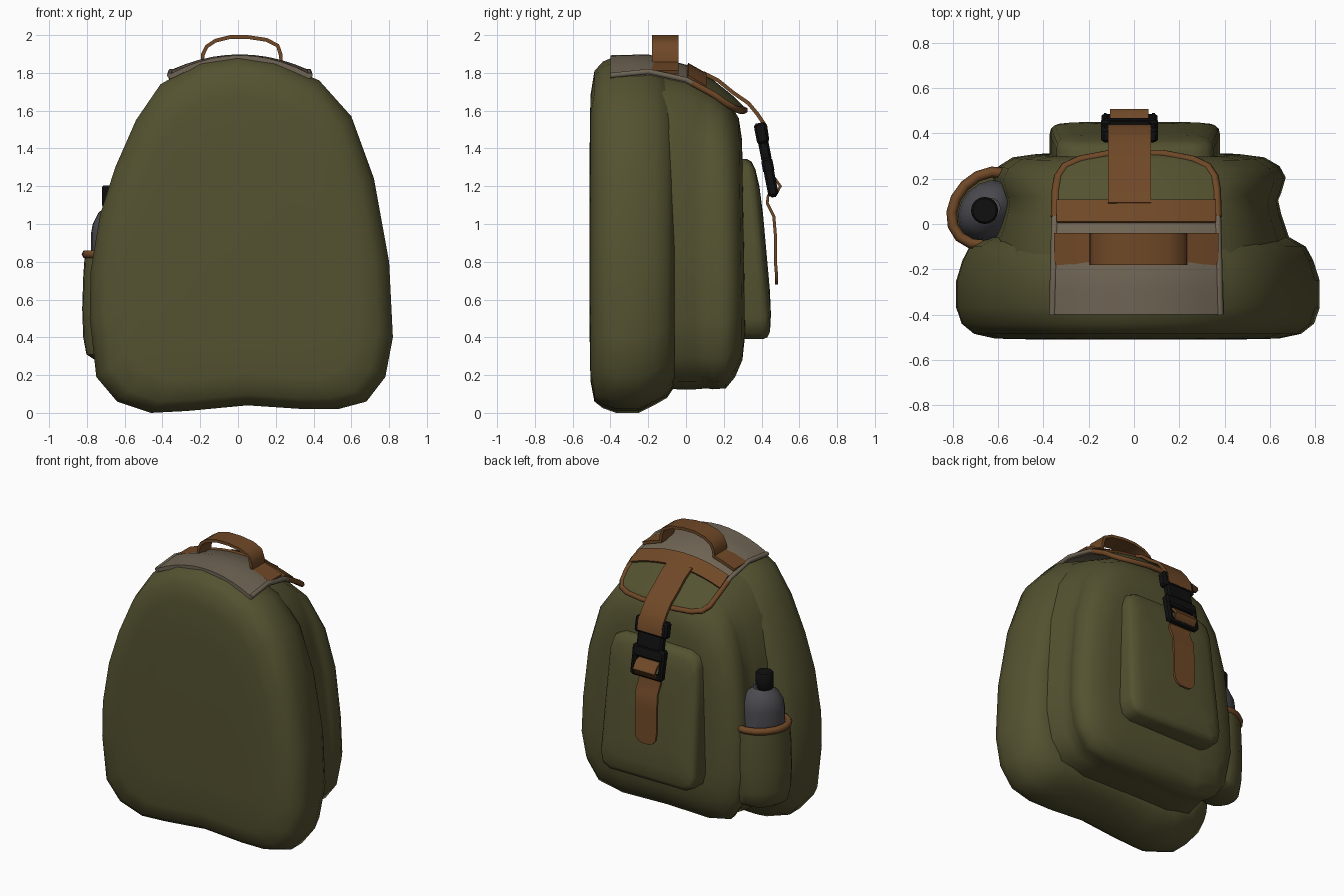
import bpy, bmesh, math
from mathutils import Vector, Matrix

if "Cube" in bpy.data.objects:
    bpy.data.objects.remove(bpy.data.objects["Cube"])


def material(name, rgb):
    m = bpy.data.materials.new(name)
    m.diffuse_color = (*rgb, 1)
    m.use_nodes = True
    m.node_tree.nodes["Principled BSDF"].inputs["Base Color"].default_value = m.diffuse_color
    return m


OLIVE = material("olive_canvas", (0.09, 0.085, 0.03))
TAN = material("tan_canvas", (0.16, 0.13, 0.09))
BROWN = material("brown_leather", (0.16, 0.065, 0.02))
STEEL = material("dark_metal", (0.07, 0.07, 0.08))
BLACK = material("black_plastic", (0.005, 0.005, 0.005))


def loft(name, sections, mat, angle=45):
    """Skin closed sections of equal point count and cap both ends."""
    bm = bmesh.new()
    rings = [[bm.verts.new(p) for p in s] for s in sections]
    n = len(rings[0])
    for a, b in zip(rings, rings[1:]):
        for i in range(n):
            j = (i + 1) % n
            bm.faces.new((a[i], a[j], b[j], b[i]))
    bm.faces.new(rings[0])
    bm.faces.new(rings[-1])
    bmesh.ops.recalc_face_normals(bm, faces=bm.faces)
    me = bpy.data.meshes.new(name)
    bm.to_mesh(me)
    bm.free()
    ob = bpy.data.objects.new(name, me)
    bpy.context.collection.objects.link(ob)
    me.materials.append(mat)
    bpy.ops.object.select_all(action='DESELECT')
    ob.select_set(True)
    bpy.context.view_layer.objects.active = ob
    bpy.ops.object.shade_smooth_by_angle(angle=math.radians(angle))
    return ob


def puffy(name, outline, rings, mat, shear=0):
    """Padded panel: an x-z outline refitted at each (y, x scale, low z, high z)."""
    lo, hi = min(p[1] for p in outline), max(p[1] for p in outline)
    secs = []
    for y, sx, z0, z1 in rings:
        sec = []
        for x, z in outline:
            zz = z0 + (z - lo) / (hi - lo) * (z1 - z0)
            sec.append((x * sx, y - shear * (zz - 0.85), zz))
        secs.append(sec)
    return loft(name, secs, mat, 70)


def ribbon(name, path, axis, width, mat, t=0.02, widths=None):
    """Flat strap along a path, its width lying along the axis."""
    path, axis = [Vector(p) for p in path], Vector(axis)
    secs = []
    for i, p in enumerate(path):
        tan = path[min(i + 1, len(path) - 1)] - path[max(i - 1, 0)]
        n = tan.cross(axis).normalized() * t / 2
        w = axis * (widths[i] if widths else width) / 2
        secs.append([p - w - n, p + w - n, p + w + n, p - w + n])
    return loft(name, secs, mat)


def oval(r, z, cx, cy, stretch, n=16):
    """Ring whose long axis lies on the x-y diagonal."""
    c = math.sqrt(0.5)
    pts = []
    for i in range(n):
        u, v = r * stretch * math.cos(2 * math.pi * i / n), r * math.sin(2 * math.pi * i / n)
        pts.append((cx + c * (u - v), cy + c * (u + v), z))
    return pts


def lathe(name, profile, cx, cy, mat, stretch=1.0):
    return loft(name, [oval(r, z, cx, cy, stretch) for r, z in profile], mat)


def tube(name, points, radius, mat, cyclic=False):
    cu = bpy.data.curves.new(name, 'CURVE')
    cu.dimensions = '3D'
    cu.bevel_depth, cu.bevel_resolution = radius, 1
    cu.use_fill_caps = True
    sp = cu.splines.new('POLY')
    sp.points.add(len(points) - 1)
    for q, p in zip(sp.points, points):
        q.co = (*p, 1)
    sp.use_cyclic_u = cyclic
    cu.materials.append(mat)
    bpy.context.collection.objects.link(bpy.data.objects.new(name, cu))


def lerp(table, v):
    for (a, fa), (b, fb) in zip(table, table[1:]):
        if v <= b:
            return fa + (fb - fa) * (v - a) / (b - a)
    return table[-1][1]


# Rear padded compartment
back = [(-0.46, 0.0), (-0.27, 0.01), (0.05, 0.04), (0.35, 0.02), (0.53, 0.02), (0.68, 0.06),
        (0.78, 0.19), (0.82, 0.40), (0.80, 0.80), (0.72, 1.24), (0.60, 1.57), (0.43, 1.76),
        (0.20, 1.86), (0, 1.89), (-0.20, 1.86), (-0.41, 1.74), (-0.54, 1.55), (-0.65, 1.30),
        (-0.73, 1.05), (-0.78, 0.75), (-0.785, 0.50), (-0.75, 0.19), (-0.64, 0.06)]
puffy("rear_compartment", back,
      [(-0.51, 0.55, 0.4, 1.4), (-0.506, 0.78, 0.17, 1.68), (-0.485, 0.90, 0.06, 1.81),
       (-0.44, 0.97, 0.025, 1.86), (-0.37, 1, 0, 1.89), (-0.25, 1, 0, 1.89),
       (-0.16, 0.965, 0.045, 1.86), (-0.10, 0.925, 0.08, 1.82), (-0.06, 0.84, 0.14, 1.75)], OLIVE)

# Main compartment with its soft seam
half = [(0.0, 0.14), (0.35, 0.13), (0.54, 0.17), (0.63, 0.30), (0.67, 0.50), (0.66, 0.80),
        (0.62, 1.20), (0.54, 1.50), (0.41, 1.70), (0.22, 1.79), (0.0, 1.82)]
main = half + [(-x * 0.93, z) for x, z in half[-2:0:-1]]
puffy("main_compartment", main,
      [(-0.12, 1.03, 0.13, 1.82), (-0.06, 1.02, 0.125, 1.81), (0.04, 0.97, 0.125, 1.79),
       (0.10, 0.95, 0.13, 1.765), (0.13, 0.97, 0.125, 1.74), (0.20, 1.0, 0.13, 1.69),
       (0.25, 0.96, 0.19, 1.63), (0.29, 0.86, 0.28, 1.56), (0.305, 0.7, 0.40, 1.45),
       (0.308, 0.45, 0.55, 1.2)], OLIVE, 0.015)

# Outer pocket, leaning out towards the bottom
side = [(0.0, 0.39), (0.30, 0.39), (0.36, 0.42), (0.38, 0.50), (0.365, 0.9), (0.35, 1.24),
        (0.325, 1.31), (0.26, 1.34), (0.0, 1.345)]
pocket = side + [(-x * 0.98, z) for x, z in side[-2:0:-1]]
puffy("outer_pocket", pocket,
      [(0.26, 1, 0.39, 1.345), (0.365, 1, 0.39, 1.345), (0.39, 0.985, 0.40, 1.33),
       (0.407, 0.94, 0.43, 1.29), (0.42, 0.8, 0.52, 1.2), (0.426, 0.5, 0.65, 1.05)], OLIVE, 0.09)

# Side pocket and bottle
PX, PY = -0.645, 0.07
lathe("side_pocket", [(0.10, 0.28), (0.14, 0.31), (0.155, 0.40), (0.16, 0.55), (0.155, 0.72),
                      (0.148, 0.84), (0.13, 0.84), (0.13, 0.40)], PX, PY, OLIVE, 1.25)
tube("side_pocket_trim", oval(0.142, 0.84, PX, PY, 1.25), 0.024, BROWN, True)
lathe("bottle", [(0.10, 0.36), (0.12, 0.38), (0.12, 0.95), (0.112, 1.0), (0.085, 1.06),
                 (0.05, 1.09), (0.05, 1.12)], PX, 0.06, STEEL, 1.22)
lathe("bottle_cap", [(0.054, 1.09), (0.06, 1.10), (0.06, 1.195), (0.052, 1.205)], -0.66, 0.06, BLACK)

# Flap surface over the top
CREST = [(-0.41, 1.885), (-0.2, 1.89), (0, 1.835), (0.15, 1.75), (0.25, 1.67), (0.32, 1.60)]
DROP = [(-0.41, 0.10), (-0.2, 0.085), (0, 0.075), (0.32, 0.07)]
WIDTH = [(-0.41, 0.37), (0, 0.36), (0.15, 0.355), (0.21, 0.345), (0.255, 0.315), (0.285, 0.25), (0.31, 0.12)]
CX = 0.01


def top(x, y, lift=0.0):
    return (x, y, lerp(CREST, y) - lerp(DROP, y) * ((x - CX) / 0.37) ** 2 + lift)


def flap(name, ys, mat):
    secs = []
    for y in ys:
        w = lerp(WIDTH, y)
        xs = [CX + w * (i / 5 - 1) for i in range(11)]
        secs.append([top(x, y, 0.008) for x in xs] + [top(x, y, -0.02) for x in reversed(xs)])
    loft(name, secs, mat)


flap("flap_top", [-0.4, -0.3, -0.2, -0.1, 0.0, 0.03], TAN)
edge = [0.03, 0.08, 0.15, 0.21, 0.255, 0.285, 0.31]
flap("flap_front", edge, OLIVE)

# Flap piping
left = [top(CX - lerp(WIDTH, y), y) for y in edge]
right = [top(CX + lerp(WIDTH, y), y) for y in reversed(edge)]
tube("flap_trim_front", left + right, 0.019, BROWN)
for label, s in (("left", -1), ("right", 1)):
    tube("flap_trim_" + label,
         [top(CX + s * lerp(WIDTH, y), y) for y in (-0.4, -0.3, -0.2, -0.1, 0, 0.03)], 0.016, TAN)

# Carry handle and cross band
arch = [(-0.185, 1.90), (-0.165, 1.94), (-0.12, 1.97), (-0.04, 1.99), (0.05, 1.99),
        (0.15, 1.975), (0.21, 1.945), (0.225, 1.90)]
handle = ([top(x, -0.11, 0.014) for x in (-0.35, -0.27, -0.19)] + [(x, -0.11, z) for x, z in arch]
          + [top(x, -0.11, 0.014) for x in (0.23, 0.30, 0.37)])
ribbon("carry_handle", handle, (0, 1, 0), 0.14, BROWN)
ribbon("cross_band", [top(CX + 0.35 * (i / 5 - 1), 0.055, 0.013) for i in range(11)], (0, 0.87, -0.49), 0.11, BROWN)

# Closing strap and hanging tail
SX = -0.02
ribbon("closing_strap", [(SX, y, z) for y, z in
       [(0.09, 1.80), (0.17, 1.76), (0.25, 1.695), (0.33, 1.64), (0.38, 1.58), (0.42, 1.52), (0.43, 1.45)]],
       (1, 0, 0), 0.19, BROWN)
ribbon("strap_tail", [(SX, y, z) for y, z in
       [(0.43, 1.25), (0.47, 1.24), (0.50, 1.20), (0.48, 1.165), (0.435, 1.15), (0.43, 1.11),
        (0.465, 1.04), (0.475, 0.92), (0.475, 0.78), (0.48, 0.72), (0.48, 0.69), (0.48, 0.68)]],
       (1, 0, 0), 0, BROWN, 0.016, [0.17] * 9 + [0.16, 0.11, 0.06])


# Buckle: socket, waist, and open lower frame, tilted along the strap
def buckle_part(name, x, s, w, h, d=0.055):
    tilt = Matrix.Translation((SX, 0.39, 1.53)) @ Matrix.Rotation(math.radians(11), 4, 'X')
    c = 0.012
    secs = []
    for dy, k in ((-d / 2, c), (-d / 2 + c, 0), (d / 2 - c, 0), (d / 2, c)):
        a, b = w / 2 - k, h / 2 - k
        secs.append([tilt @ Vector((x + px, dy, -s + pz)) for px, pz in
                     ((-a, -b + c), (-a + c, -b), (a - c, -b), (a, -b + c),
                      (a, b - c), (a - c, b), (-a + c, b), (-a, b - c))])
    loft(name, secs, BLACK, 30)


buckle_part("buckle_top", 0, 0.05, 0.25, 0.11, 0.065)
buckle_part("buckle_waist", 0, 0.14, 0.20, 0.12, 0.055)
buckle_part("buckle_prongs", 0, 0.225, 0.25, 0.08, 0.06)
buckle_part("buckle_bottom_bar", 0, 0.375, 0.24, 0.04, 0.045)
for label, s in (("left", -1), ("right", 1)):
    buckle_part("buckle_side_" + label, s * 0.107, 0.31, 0.035, 0.16)
